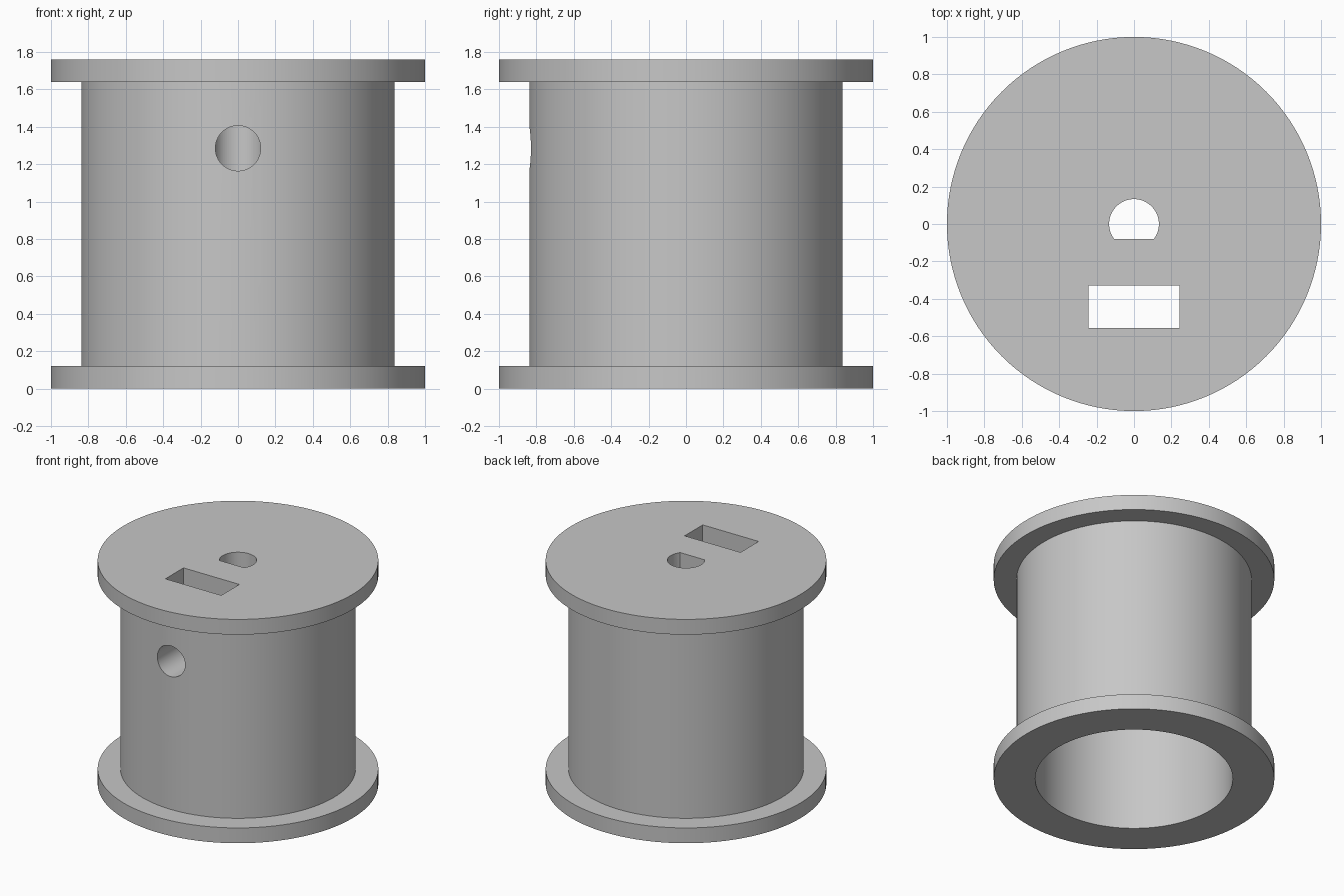
import bpy, bmesh, math
from mathutils import Matrix, Vector

cube = bpy.data.objects.get("Cube")
if cube:
    bpy.data.objects.remove(cube, do_unlink=True)

HEIGHT, FLANGE = 1.76, 0.12
RIM_R, DRUM_R, BORE_R = 1.0, 0.838, 0.704
CEILING = 0.96          # underside of the solid hub
SHAFT_R, FLAT_Y = 0.133, -0.08

grey = bpy.data.materials.new("plain grey")
grey.use_nodes = True
grey.diffuse_color = (0.57, 0.57, 0.57, 1)
grey.node_tree.nodes["Principled BSDF"].inputs["Base Color"].default_value = grey.diffuse_color


def add_object(name, bm):
    bmesh.ops.recalc_face_normals(bm, faces=bm.faces)
    mesh = bpy.data.meshes.new(name)
    bm.to_mesh(mesh)
    bm.free()
    mesh.materials.append(grey)
    obj = bpy.data.objects.new(name, mesh)
    bpy.context.collection.objects.link(obj)
    return obj


def lathe(name, profile, steps=128):
    """Revolve an (r, z) profile around z."""
    bm = bmesh.new()
    verts = [bm.verts.new((r, 0, z)) for r, z in profile]
    edges = [bm.edges.new(pair) for pair in zip(verts, verts[1:])]
    bmesh.ops.spin(bm, geom=verts + edges, cent=(0, 0, 0), axis=(0, 0, 1),
                   angle=math.tau, steps=steps)
    bmesh.ops.remove_doubles(bm, verts=bm.verts, dist=0.0001)
    return add_object(name, bm)


def prism(name, outline, bottom, top, turn=Matrix()):
    """Extrude an (x, y) outline along z, then turn it."""
    bm = bmesh.new()
    face = bm.faces.new([bm.verts.new((x, y, bottom)) for x, y in outline])
    new = bmesh.ops.extrude_face_region(bm, geom=[face])["geom"]
    bmesh.ops.translate(bm, vec=Vector((0, 0, top - bottom)),
                        verts=[v for v in new if isinstance(v, bmesh.types.BMVert)])
    bm.transform(turn)
    obj = add_object(name, bm)
    obj.hide_render = True
    return obj


def arc(radius, start, end, count):
    return [(radius * math.cos(start + (end - start) * i / count),
             radius * math.sin(start + (end - start) * i / count))
            for i in range(count + 1)]


# Flanged drum, hollow from below, with a solid hub above
spool = lathe("spool", [
    (0, CEILING), (BORE_R, CEILING), (BORE_R, 0), (RIM_R, 0), (RIM_R, FLANGE),
    (DRUM_R, FLANGE), (DRUM_R, HEIGHT - FLANGE), (RIM_R, HEIGHT - FLANGE),
    (RIM_R, HEIGHT), (0, HEIGHT)])

# D-shaped shaft hole with its flat towards the front
flat = math.asin(FLAT_Y / SHAFT_R)
shaft_hole = prism("shaft_hole_cutter", arc(SHAFT_R, flat, math.pi - flat, 48), 0.5, 2)

# Rectangular nut slot in front of the shaft
nut_slot = prism("nut_slot_cutter",
                 [(-0.243, -0.555), (0.243, -0.555), (0.243, -0.33), (-0.243, -0.33)], 0.5, 2)

# Round screw hole from the front into the shaft hole
screw_hole = prism("screw_hole_cutter", arc(0.121, 0, math.tau, 48)[:-1], 0, 1.1,
                   Matrix.Translation((0, 0, 1.285)) @ Matrix.Rotation(math.pi / 2, 4, "X"))

bpy.ops.object.select_all(action="DESELECT")
bpy.context.view_layer.objects.active = spool
spool.select_set(True)
for cutter in (shaft_hole, nut_slot, screw_hole):
    cut = spool.modifiers.new(cutter.name, "BOOLEAN")
    cut.operation, cut.solver, cut.object = "DIFFERENCE", "EXACT", cutter
    bpy.ops.object.modifier_apply(modifier=cut.name)
    bpy.data.objects.remove(cutter, do_unlink=True)

bpy.ops.object.shade_smooth_by_angle(angle=math.radians(30))
